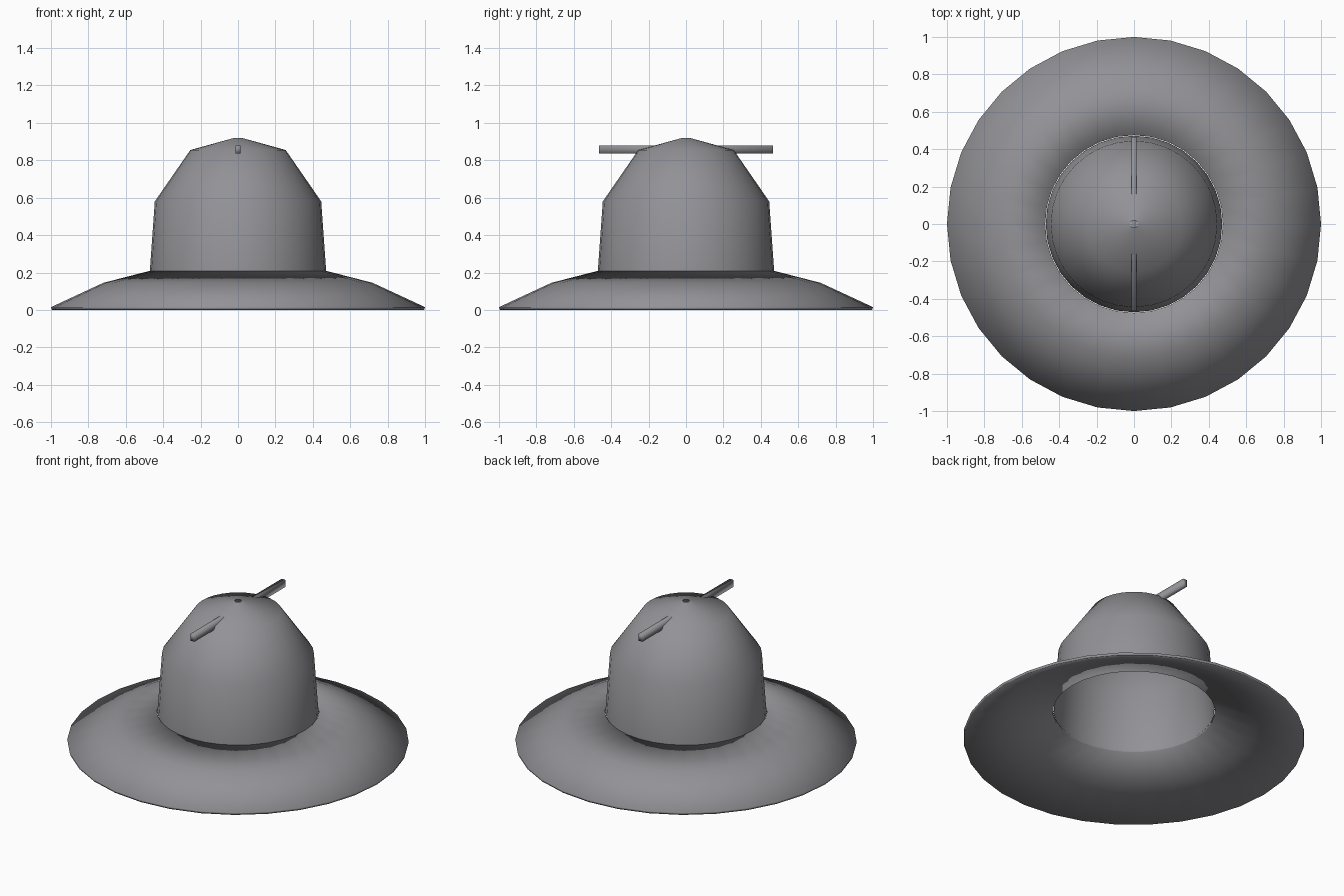
import bpy
import bmesh
from math import tau
from mathutils import Vector

cube = bpy.data.objects.get("Cube")
if cube:
    bpy.data.objects.remove(cube, do_unlink=True)

SEGMENTS = 32

# Single grey felt colour
felt = bpy.data.materials.new("grey_felt")
felt.use_nodes = True
felt.diffuse_color = (0.29, 0.29, 0.31, 1)
shader = next(n for n in felt.node_tree.nodes if n.type == "BSDF_PRINCIPLED")
shader.inputs["Base Color"].default_value = felt.diffuse_color
shader.inputs["Roughness"].default_value = 0.8


def finish(name, bm):
    bmesh.ops.recalc_face_normals(bm, faces=bm.faces)
    for face in bm.faces:
        face.smooth = True
    mesh = bpy.data.meshes.new(name)
    bm.to_mesh(mesh)
    bm.free()
    mesh.materials.append(felt)
    obj = bpy.data.objects.new(name, mesh)
    bpy.context.collection.objects.link(obj)
    return obj


def lathe(name, profile, closed=False):
    """Revolve a radius/height profile around the vertical axis."""
    bm = bmesh.new()
    verts = [bm.verts.new((r, 0, z)) for r, z in profile]
    edges = [bm.edges.new(pair) for pair in zip(verts, verts[1:])]
    if closed:
        edges.append(bm.edges.new((verts[-1], verts[0])))
    bmesh.ops.spin(bm, geom=verts + edges, cent=(0, 0, 0), axis=(0, 0, 1),
                   angle=tau, steps=SEGMENTS, use_merge=True)
    bmesh.ops.remove_doubles(bm, verts=bm.verts, dist=0.0005)
    return finish(name, bm)


# Brim: thin closed ring, sloping down to the outer edge
lathe("brim", [(1.0, 0.015), (0.72, 0.145), (0.475, 0.208),
               (0.475, 0.19), (0.72, 0.128), (0.995, 0.0)], closed=True)

# Crown: open shell with a small vent hole at the peak
lathe("crown", [(0.472, 0.2), (0.445, 0.58), (0.255, 0.855), (0.02, 0.92)])

# Crossbar: slim bar passing through the crown from front to back
bar = bmesh.new()
bmesh.ops.create_cube(bar, size=1)
bmesh.ops.scale(bar, vec=Vector((0.028, 0.93, 0.045)), verts=bar.verts)
bmesh.ops.translate(bar, vec=Vector((0, 0, 0.858)), verts=bar.verts)
finish("crossbar", bar)
